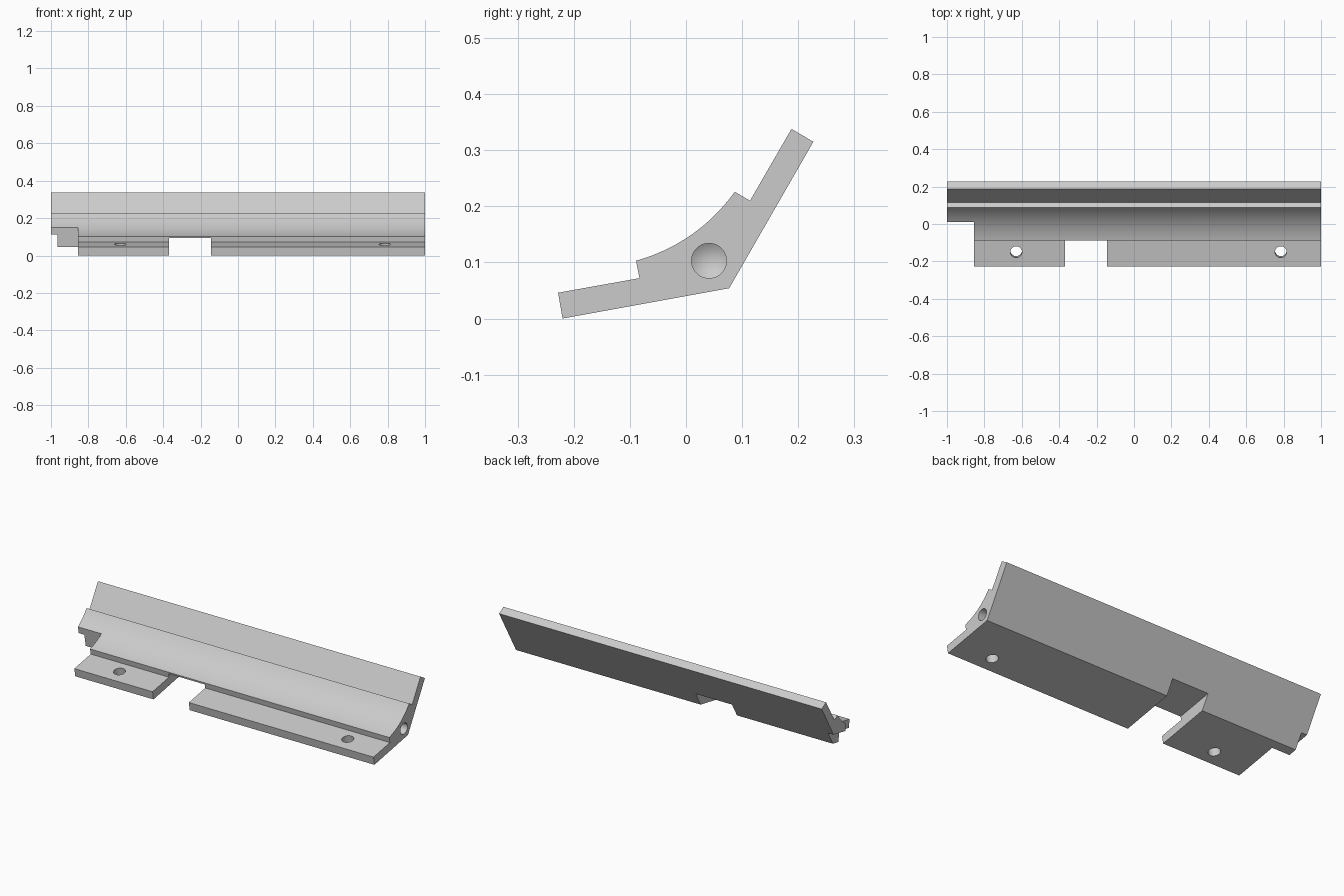
import bpy, bmesh, math
from mathutils import Vector, Matrix

cube = bpy.data.objects.get("Cube")
if cube:
    bpy.data.objects.remove(cube, do_unlink=True)

grey = bpy.data.materials.new("light grey")
grey.use_nodes = True
grey.diffuse_color = (0.6, 0.6, 0.6, 1)
grey.node_tree.nodes["Principled BSDF"].inputs["Base Color"].default_value = (0.6, 0.6, 0.6, 1)

# Frame of the sloping lower flange: x along the bar, y up the slope, z normal to it
SLOPE = math.atan2(0.054, 0.297)
FLANGE = Matrix.Translation((0, -0.22, 0)) @ Matrix.Rotation(SLOPE, 4, 'X')


def make_object(name, bm):
    bmesh.ops.recalc_face_normals(bm, faces=bm.faces)
    mesh = bpy.data.meshes.new(name)
    bm.to_mesh(mesh)
    bm.free()
    mesh.materials.append(grey)
    obj = bpy.data.objects.new(name, mesh)
    bpy.context.collection.objects.link(obj)
    return obj


def box_cutter(name, x, y, z):
    """Box between ranges given in the flange frame."""
    bm = bmesh.new()
    bmesh.ops.create_cube(bm, size=1)
    for v in bm.verts:
        v.co = FLANGE @ Vector([(a + b) / 2 + c * (b - a) for (a, b), c in zip((x, y, z), v.co)])
    return make_object(name, bm)


def spun_cutter(name, profile, matrix, sides=48):
    """Round cutter turned about its local z axis from (radius, height) points."""
    bm = bmesh.new()
    points = [bm.verts.new((r, 0, h)) for r, h in profile]
    edges = [bm.edges.new(pair) for pair in zip(points, points[1:])]
    bmesh.ops.spin(bm, geom=points + edges, cent=(0, 0, 0), axis=(0, 0, 1),
                   angle=math.tau, steps=sides)
    bmesh.ops.remove_doubles(bm, verts=bm.verts, dist=1e-5)
    bm.transform(matrix)
    return make_object(name, bm)


# Angled bar: bent section with a concave fillet, extruded along x
arc_start, arc_end = Vector((0.087, 0.226)), Vector((-0.089, 0.103))
chord = arc_end - arc_start
sag = Vector((-chord.y, chord.x)).normalized() * 0.0185
STEPS = 24
arc = [arc_start + chord * t + sag * 4 * t * (1 - t) for t in (i / STEPS for i in range(STEPS + 1))]
section = [(-0.22, 0), (0.077, 0.054), (0.227, 0.315), (0.188, 0.338), (0.114, 0.21)]
section += [tuple(p) for p in arc] + [(-0.083, 0.072), (-0.228, 0.046)]
bm = bmesh.new()
face = bm.faces.new([bm.verts.new((-1, y, z)) for y, z in section])
extruded = bmesh.ops.extrude_face_region(bm, geom=[face])
bmesh.ops.translate(bm, vec=(2, 0, 0), verts=[v for v in extruded["geom"] if isinstance(v, bmesh.types.BMVert)])
bar = make_object("angled_bar", bm)

# Cut-outs: flange slot, shortened flange end, and step at the end of the spine
cutters = [
    box_cutter("slot_cutter", (-0.37, -0.145), (-0.1, 0.6), (-0.2, 0.068)),
    box_cutter("end_cutter", (-1.1, -0.855), (-0.1, 0.254), (-0.2, 0.3)),
    box_cutter("step_cutter", (-1.1, -0.965), (0.2, 0.6), (-0.2, 0.068)),
]

# Screw holes square to the flange
for side, x in (("right", -0.63), ("left", 0.785)):
    place = FLANGE @ Matrix.Translation((x, 0.08, 0))
    cutters.append(spun_cutter(side + "_screw_cutter",
                               [(0, -0.1), (0.031, -0.1), (0.031, 0.1), (0, 0.1)], place))

# Drilled socket with a conical bottom in the left end
place = Matrix.Translation((1, 0.041, 0.103)) @ Matrix.Rotation(math.pi / 2, 4, 'Y')
cutters.append(spun_cutter("socket_cutter",
                           [(0, -0.12), (0.031, -0.1), (0.031, 0.05), (0, 0.05)], place))

bpy.context.view_layer.objects.active = bar
for cutter in cutters:
    cutter.hide_render = True
    mod = bar.modifiers.new(cutter.name, 'BOOLEAN')
    mod.operation = 'DIFFERENCE'
    mod.solver = 'EXACT'
    mod.object = cutter
    bpy.ops.object.modifier_apply(modifier=mod.name)
    bpy.data.objects.remove(cutter, do_unlink=True)

for obj in bpy.context.selected_objects:
    obj.select_set(False)
bar.select_set(True)
bpy.ops.object.shade_smooth_by_angle(angle=math.radians(25))
